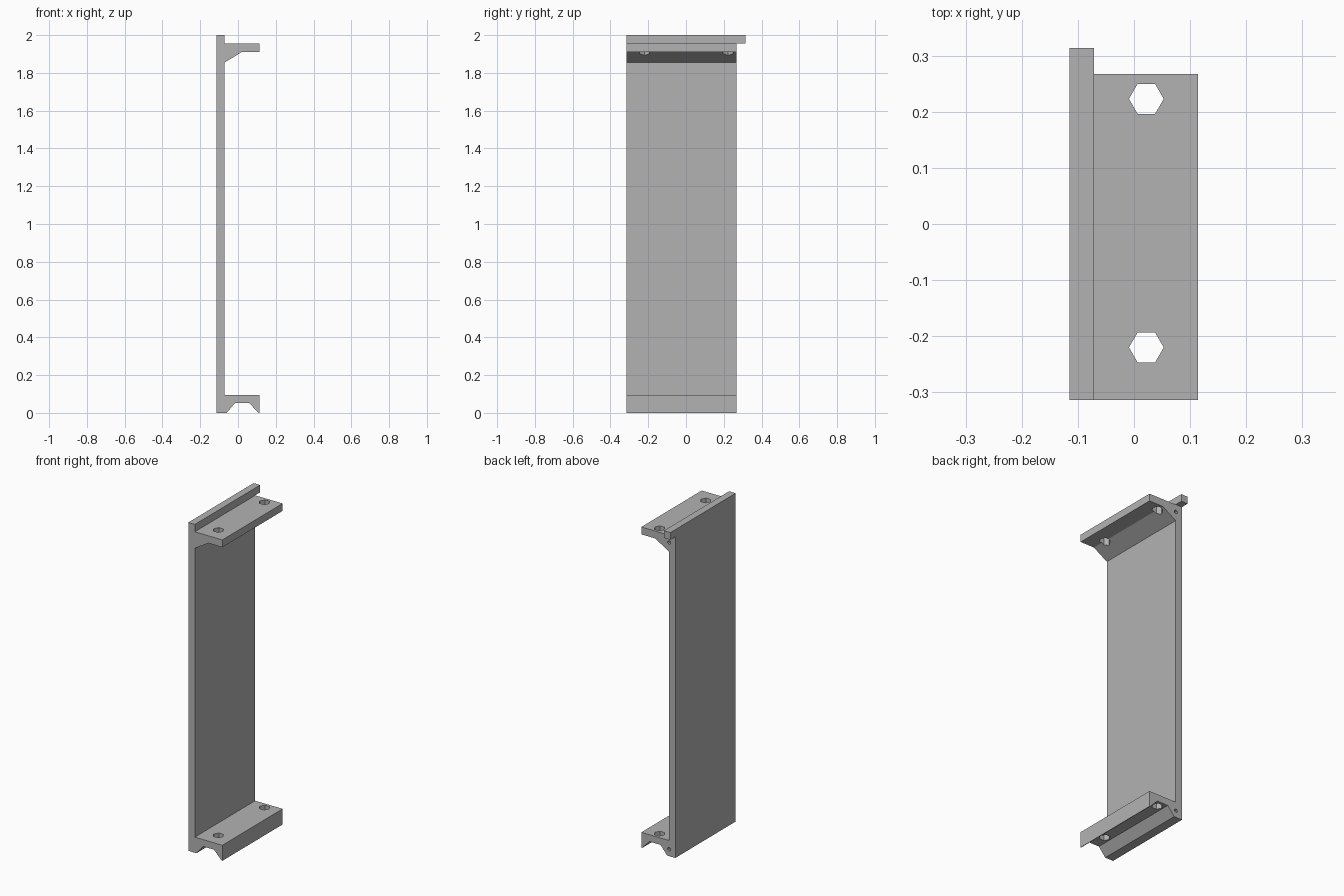
import bpy
import bmesh
from math import pi
from mathutils import Matrix, Vector

if "Cube" in bpy.data.objects:
    bpy.data.objects.remove(bpy.data.objects["Cube"], do_unlink=True)

FRONT, BACK, RAIL_END = -0.314, 0.267, 0.314
OUTER, INNER, EDGE = -0.115, -0.071, 0.114

grey = bpy.data.materials.new("plain_grey")
grey.use_nodes = True
grey.diffuse_color = (0.45, 0.45, 0.45, 1)
grey.node_tree.nodes["Principled BSDF"].inputs["Base Color"].default_value = grey.diffuse_color


def make_object(name, bm):
    bmesh.ops.recalc_face_normals(bm, faces=bm.faces)
    mesh = bpy.data.meshes.new(name)
    bm.to_mesh(mesh)
    bm.free()
    mesh.materials.append(grey)
    obj = bpy.data.objects.new(name, mesh)
    bpy.context.collection.objects.link(obj)
    return obj


def extrude_profile(name, points, y0, y1):
    bm = bmesh.new()
    face = bm.faces.new([bm.verts.new((x, y0, z)) for x, z in points])
    new = bmesh.ops.extrude_face_region(bm, geom=[face])["geom"]
    verts = [v for v in new if isinstance(v, bmesh.types.BMVert)]
    bmesh.ops.translate(bm, verts=verts, vec=Vector((0, y1 - y0, 0)))
    return make_object(name, bm)


def peg(name, centre, radius, depth, sides, along_y=False):
    bm = bmesh.new()
    turn = Matrix.Rotation(pi / 2, 4, "X") if along_y else Matrix()
    bmesh.ops.create_cone(bm, cap_ends=True, segments=sides, radius1=radius, radius2=radius,
                          depth=depth, matrix=Matrix.Translation(centre) @ turn)
    return make_object(name, bm)


def combine(target, helper, operation):
    helper.hide_render = True
    mod = target.modifiers.new(operation, "BOOLEAN")
    mod.operation, mod.solver, mod.object = operation, "EXACT", helper
    bpy.context.view_layer.objects.active = target
    bpy.ops.object.modifier_apply(modifier=mod.name)
    bpy.data.objects.remove(helper, do_unlink=True)


# Channel: tall wall, grooved foot flange, gusseted top flange and raised rail
profile = [
    (OUTER, 0), (-0.06, 0), (-0.015, 0.053), (0.058, 0.053), (0.11, 0), (EDGE, 0),
    (EDGE, 0.095), (INNER, 0.095), (INNER, 1.855), (0.02, 1.91), (EDGE, 1.91),
    (EDGE, 1.955), (INNER, 1.955), (INNER, 2), (OUTER, 2),
]
bracket = extrude_profile("channel_bracket", profile, FRONT, BACK)

# Rail end reaching past the back of the wall
tab = [(OUTER, 1.956), (INNER, 1.956), (INNER, 2), (OUTER, 2)]
combine(bracket, extrude_profile("rail_tab", tab, BACK - 0.02, RAIL_END), "UNION")

# Hexagonal mounting holes through both flanges
for z in (0.05, 1.93):
    for y in (-0.22, 0.223):
        sides = 6
        cutter = peg("hole_cutter", (0, 0, 0), 0.031, 0.2, sides)
        cutter.data.transform(Matrix.Rotation(pi / 2, 4, "Z"))
        cutter.data.transform(Matrix.Translation((0.022, y, z)))
        combine(bracket, cutter, "DIFFERENCE")

# Small pin holes in the back end
for z in (0.042, 1.91):
    combine(bracket, peg("pin_cutter", (-0.073, BACK, z), 0.011, 0.2, 8, True), "DIFFERENCE")
